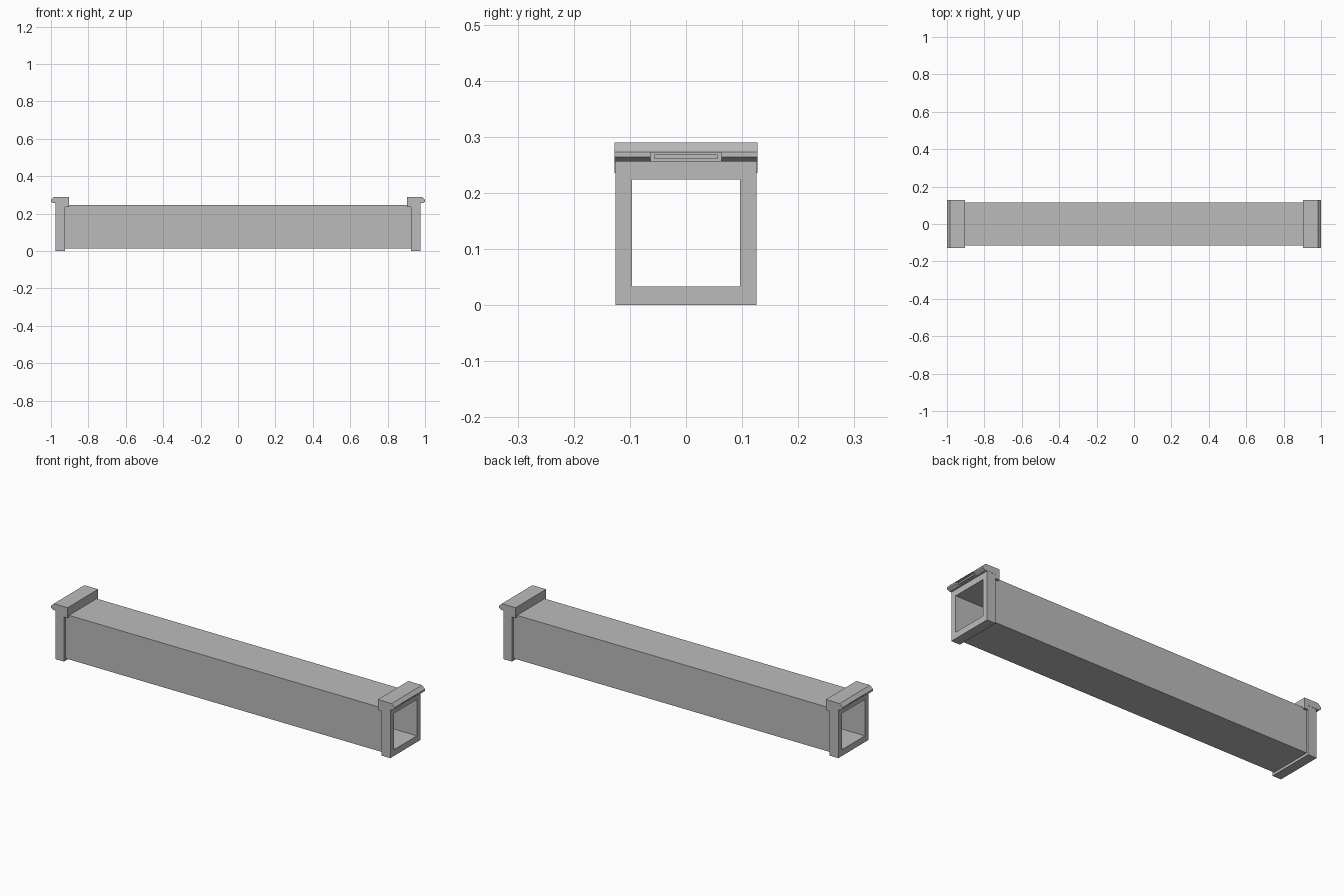
import bpy
import bmesh
from mathutils import Matrix

cube = bpy.data.objects.get("Cube")
if cube:
    bpy.data.objects.remove(cube)

grey = bpy.data.materials.new("light_grey")
grey.use_nodes = True
colour = (0.5, 0.5, 0.5, 1)
grey.diffuse_color = colour
grey.node_tree.nodes["Principled BSDF"].inputs["Base Color"].default_value = colour


def finish(name, bm):
    bmesh.ops.recalc_face_normals(bm, faces=bm.faces)
    mesh = bpy.data.meshes.new(name)
    bm.to_mesh(mesh)
    bm.free()
    mesh.materials.append(grey)
    obj = bpy.data.objects.new(name, mesh)
    bpy.context.collection.objects.link(obj)
    return obj


def square_tube(name, x0, x1, outer, inner):
    """Open tube along x; outer and inner are (y0, y1, z0, z1)."""
    bm = bmesh.new()
    rings = []
    for x in (x0, x1):
        for y0, y1, z0, z1 in (outer, inner):
            rings.append([bm.verts.new((x, y, z)) for y, z in
                          ((y0, z0), (y1, z0), (y1, z1), (y0, z1))])
    for a, b in ((0, 1), (1, 3), (3, 2), (2, 0)):
        for i in range(4):
            j = (i + 1) % 4
            bm.faces.new((rings[a][i], rings[a][j], rings[b][j], rings[b][i]))
    return finish(name, bm)


def extrude_profile(name, points, half_width):
    """Extrude an (x, z) profile along y."""
    bm = bmesh.new()
    face = bm.faces.new([bm.verts.new((x, -half_width, z)) for x, z in points])
    out = bmesh.ops.extrude_face_region(bm, geom=[face])
    verts = [v for v in out["geom"] if isinstance(v, bmesh.types.BMVert)]
    bmesh.ops.translate(bm, verts=verts, vec=(0, 2 * half_width, 0))
    return finish(name, bm)


def box(name, x0, x1, half_width, z0, z1):
    return extrude_profile(name, [(x0, z0), (x1, z0), (x1, z1), (x0, z1)], half_width)


opening = (-0.096, 0.096, 0.033, 0.224)

# Long hollow beam
square_tube("beam", -0.93, 0.93, (-0.115, 0.115, 0.013, 0.245), opening)

# Hooked cap: inner lip over the beam, rounded outer edge
cap_profile = [(0.903, 0.235), (0.925, 0.235), (0.925, 0.256), (0.988, 0.256),
               (1.0, 0.264), (1.0, 0.273), (0.983, 0.29), (0.903, 0.29)]

for side, sign in (("left", 1), ("right", -1)):
    parts = [
        square_tube(side + "_end_frame", 0.925, 0.975,
                    (-0.126, 0.126, 0, 0.258), opening),
        extrude_profile(side + "_cap", cap_profile, 0.127),
        box(side + "_latch_bar", 0.978, 0.992, 0.056, 0.26, 0.268),
    ]
    # Latch recess in the outer edge of the cap
    cutter = box(side + "_recess_cutter", 0.984, 1.02, 0.063, 0.25, 0.272)
    cutter.hide_render = True
    cutter.hide_viewport = True
    cut = parts[1].modifiers.new("latch_recess", 'BOOLEAN')
    cut.operation = 'DIFFERENCE'
    cut.solver = 'EXACT'
    cut.object = cutter
    # Mirror the whole set for the opposite end
    if sign < 0:
        for part in parts + [cutter]:
            part.data.transform(Matrix.Scale(-1, 4, (1, 0, 0)))
            part.data.flip_normals()
